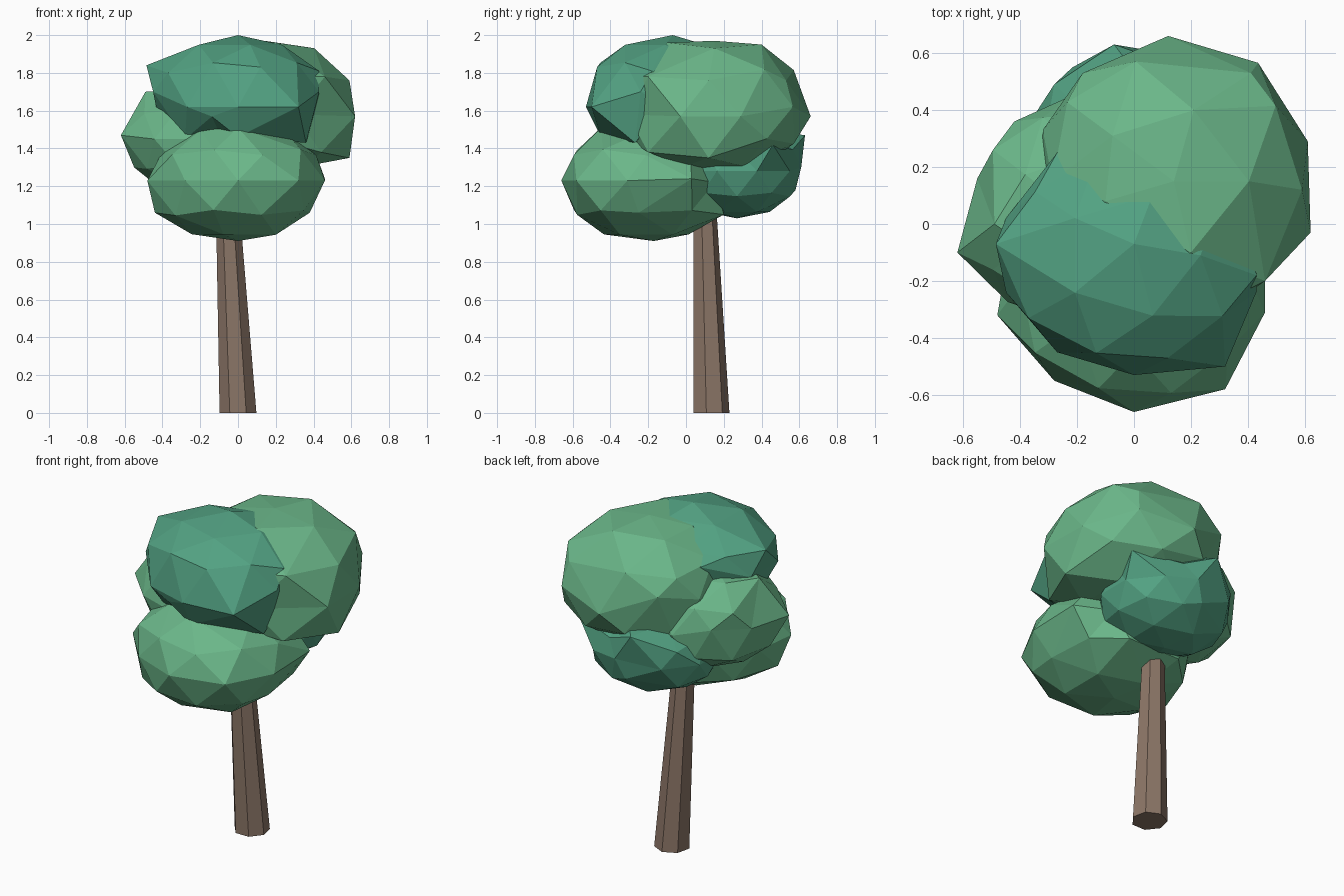
import bpy, bmesh, math
from mathutils import Vector, Matrix


def material(name, rgb):
    m = bpy.data.materials.new(name)
    m.diffuse_color = (*rgb, 1)
    return m


LIGHT = material("light_leaf", (0.145, 0.47, 0.25))
TEAL = material("teal_leaf", (0.085, 0.36, 0.225))
BARK = material("bark", (0.26, 0.18, 0.135))


def finish(name, bm, mat):
    bmesh.ops.recalc_face_normals(bm, faces=bm.faces)
    mesh = bpy.data.meshes.new(name)
    bm.to_mesh(mesh)
    bm.free()
    mesh.materials.append(mat)
    bpy.context.collection.objects.link(bpy.data.objects.new(name, mesh))


def clump(name, centre, radii, boxy, mat, pulls):
    """Faceted leaf ball, slightly squared; each pull point drags the nearest free corner to it."""
    bm = bmesh.new()
    bmesh.ops.create_icosphere(bm, subdivisions=2, radius=1)
    for v in bm.verts:
        v.co /= sum(abs(c) ** boxy for c in v.co) ** (1 / boxy)
    bm.transform(Matrix.Translation(centre) @ Matrix.Diagonal((*radii, 1)))
    free = set(bm.verts)
    for p in map(Vector, pulls):
        v = min(free, key=lambda q: (q.co - p).length)
        v.co = p
        free.remove(v)
    finish(name, bm, mat)


# Leaning seven-sided trunk
bm = bmesh.new()
rings = []
for cx, cy, z, r in ((0, 0.13, 0, 0.1), (-0.065, 0.09, 1.3, 0.057)):
    angles = [math.pi / 2 + i * math.tau / 7 for i in range(7)]
    rings.append([bm.verts.new((cx + r * math.cos(a), cy + r * math.sin(a), z)) for a in angles])
for i in range(7):
    j = (i + 1) % 7
    bm.faces.new((rings[0][i], rings[0][j], rings[1][j], rings[1][i]))
bm.faces.new(rings[0])
bm.faces.new(rings[1])
finish("trunk", bm, BARK)

# Leaf clumps
clump("front_lower_leaves", (0, -0.21, 1.22), (0.45, 0.43, 0.31), 2.3, LIGHT, [
    (0, -0.66, 1.23), (-0.48, -0.32, 1.23), (0.46, -0.31, 1.23), (0.32, -0.58, 1.23),
    (-0.28, -0.55, 1.23), (0, -0.17, 0.91), (0, -0.45, 1.51), (0.46, 0.03, 1.24),
    (-0.44, -0.25, 1.06), (0.38, -0.25, 1.06), (0.2, 0.2, 1.05), (-0.15, 0.2, 1.05)])
clump("front_upper_leaves", (-0.01, -0.11, 1.7), (0.46, 0.42, 0.29), 2.05, TEAL, [
    (0, -0.07, 2.0), (-0.485, -0.07, 1.84), (0, -0.53, 1.62), (0.32, -0.5, 1.62),
    (-0.27, -0.45, 1.62), (0.43, -0.18, 1.81), (-0.37, -0.33, 1.8), (-0.27, 0.25, 1.8),
    (0, -0.45, 1.46), (0.36, -0.27, 1.43), (-0.28, -0.3, 1.45), (0.42, -0.1, 1.62)])
clump("back_upper_leaves", (0.14, 0.15, 1.62), (0.48, 0.49, 0.35), 2.35, LIGHT, [
    (0.12, 0.66, 1.57), (0.41, 0.53, 1.76), (0.61, 0.29, 1.57), (0.62, -0.03, 1.57),
    (0.21, 0.40, 1.95), (-0.18, 0.53, 1.7), (-0.32, 0.33, 1.65), (0.3, -0.31, 1.58),
    (0.59, 0.12, 1.35), (0.59, 0.12, 1.76), (0.46, -0.2, 1.78), (0.2, -0.1, 1.96),
    (0.44, -0.2, 1.38), (-0.1, 0.08, 1.94)])
clump("left_leaves", (-0.22, 0.05, 1.45), (0.38, 0.40, 0.30), 2, LIGHT, [
    (-0.62, -0.1, 1.47), (-0.55, 0.16, 1.47), (-0.42, 0.36, 1.5), (-0.49, 0, 1.70),
    (-0.55, -0.02, 1.30)])
clump("back_lower_leaves", (0.01, 0.27, 1.28), (0.38, 0.34, 0.25), 2.1, TEAL, [
    (-0.07, 0.63, 1.47), (0.05, 0.61, 1.3), (0, 0.58, 1.18), (-0.28, 0.49, 1.38),
    (0.40, 0.46, 1.42)])
